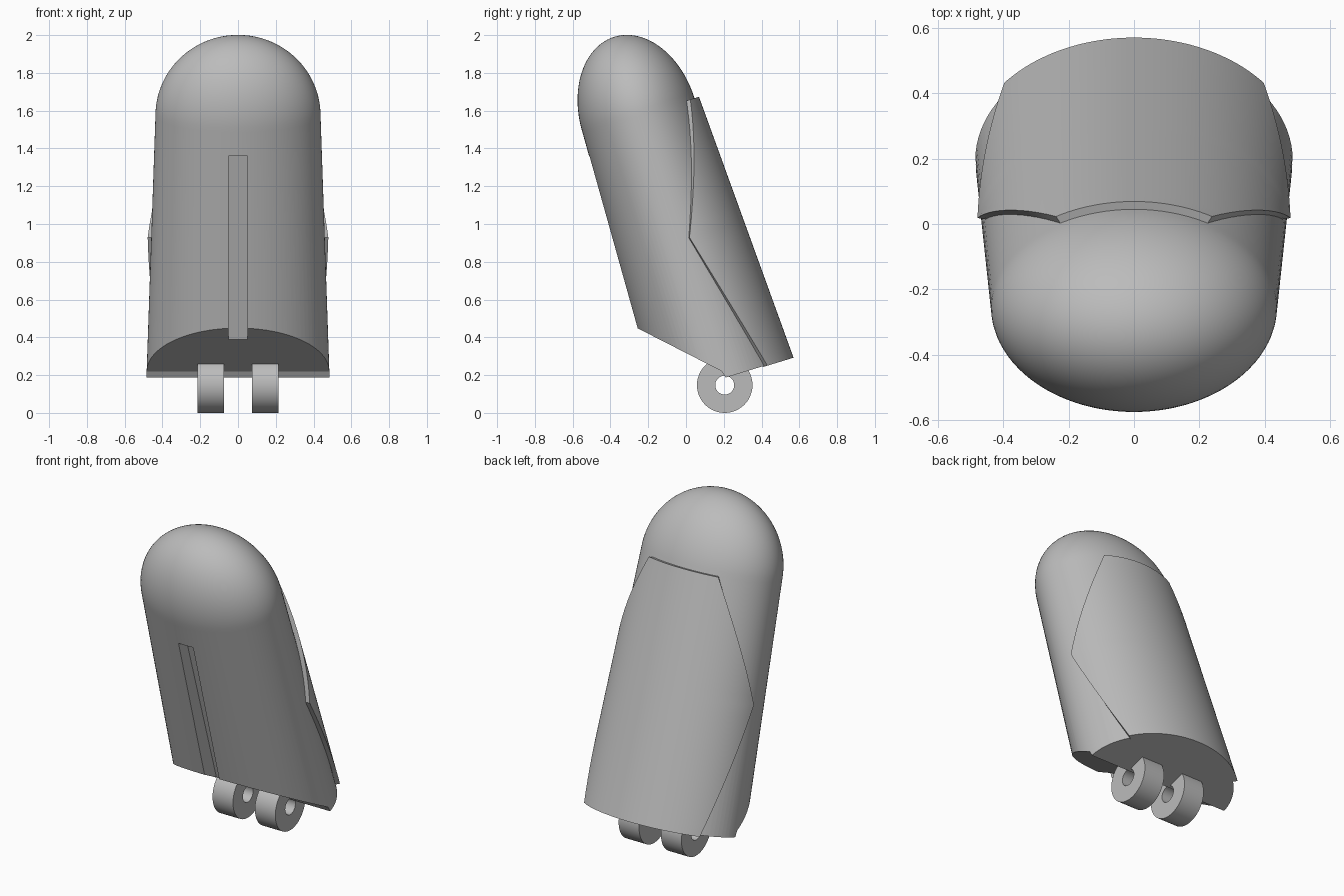
import bpy, bmesh, math
from mathutils import Matrix

if "Cube" in bpy.data.objects:
    bpy.data.objects.remove(bpy.data.objects["Cube"], do_unlink=True)

TILT = Matrix.Rotation(math.radians(17), 4, 'X')
BASE, KINK, TOP = 0.113, 0.883, 1.58      # heights along the leaning axis
SIDES = 96

grey = bpy.data.materials.new("warm_free_grey")
grey.name = "plain grey"
grey.use_nodes = True
grey.diffuse_color = (0.5, 0.5, 0.5, 1)
grey.node_tree.nodes["Principled BSDF"].inputs["Base Color"].default_value = (0.5, 0.5, 0.5, 1)


def make(name, bm, matrix=None):
    if matrix:
        bm.transform(matrix)
    bmesh.ops.recalc_face_normals(bm, faces=bm.faces)
    mesh = bpy.data.meshes.new(name)
    bm.to_mesh(mesh)
    bm.free()
    mesh.materials.append(grey)
    obj = bpy.data.objects.new(name, mesh)
    bpy.context.collection.objects.link(obj)
    return obj


def finish(obj):
    bpy.ops.object.select_all(action='DESELECT')
    obj.select_set(True)
    bpy.context.view_layer.objects.active = obj
    for mod in list(obj.modifiers):
        bpy.ops.object.modifier_apply(modifier=mod.name)
    bpy.ops.object.shade_smooth_by_angle(angle=math.radians(30))


def section(u):
    """Half width, half depth and centre of the tapered oval at height u."""
    t = (u - BASE) / (TOP - BASE)
    return 0.485 - 0.048 * t, 0.365 - 0.055 * t, 0.24 - 0.02 * t


def skin(angle, u, offset=0.0):
    a, d, c = section(u)
    return (a + offset) * math.sin(angle), c + (d + offset) * math.cos(angle), u


def prism(points, half_width):
    """Side profile in y, z extruded across x."""
    bm = bmesh.new()
    face = bm.faces.new([bm.verts.new((-half_width, y, z)) for y, z in points])
    ext = bmesh.ops.extrude_face_region(bm, geom=[face])
    moved = [v for v in ext["geom"] if isinstance(v, bmesh.types.BMVert)]
    bmesh.ops.translate(bm, verts=moved, vec=(2 * half_width, 0, 0))
    return bm


def cut(obj, cutter):
    mod = obj.modifiers.new(cutter.name, 'BOOLEAN')
    mod.object = cutter
    mod.solver = 'EXACT'
    cutter.hide_render = True


# Body: tapered oval column closed by a half ellipsoid
bm = bmesh.new()
turn = [2 * math.pi * i / SIDES for i in range(SIDES)]
rings = [[bm.verts.new(skin(t, u)) for t in turn] for u in (0, TOP)]
a, d, c = section(TOP)
STEPS = 24
for k in range(1, STEPS):
    p = math.pi / 2 * k / STEPS
    rings.append([bm.verts.new((a * math.cos(p) * math.sin(t),
                                c + d * math.cos(p) * math.cos(t),
                                TOP + 0.435 * math.sin(p))) for t in turn])
for low, high in zip(rings, rings[1:]):
    for i in range(SIDES):
        j = (i + 1) % SIDES
        bm.faces.new((low[i], low[j], high[j], high[i]))
tip = bm.verts.new((0, c, TOP + 0.435))
for i in range(SIDES):
    bm.faces.new((rings[-1][i], rings[-1][(i + 1) % SIDES], tip))
bm.faces.new(rings[0])
body = make("body", bm, TILT)

# Cutters: slanted underside with a small step, and the front slot
under = make("underside_cutter", prism([(-0.8, 0.726), (0.19, 0.22), (0.21, 0.187),
                                        (0.8, 0.367), (0.8, -0.5), (-0.8, -0.5)], 1))
slot = make("slot_cutter", prism([(-0.4, 0), (-0.02, 0), (-0.02, 1.45), (-0.4, 1.45)], 0.05), TILT)
cut(body, under)
cut(body, slot)
finish(body)
for helper in (under, slot):
    bpy.data.objects.remove(helper, do_unlink=True)

# Back shell: wraps the body, widest at the kink
def half_angle(u):
    if u < KINK:
        return math.radians(51 + 29.5 * (u - BASE) / (KINK - BASE))
    return math.radians(80.5 - 49.5 * (u - KINK) / (TOP - KINK))


ROWS, COLS = 12, 48
heights = [BASE + (KINK - BASE) * i / ROWS for i in range(ROWS)]
heights += [KINK + (TOP - KINK) * i / ROWS for i in range(ROWS + 1)]
bm = bmesh.new()
layers = []
for offset in (-0.01, 0.025):
    layers.append([[bm.verts.new(skin(half_angle(u) * (2 * i / COLS - 1), u, offset))
                    for i in range(COLS + 1)] for u in heights])
inner, outer = layers
for grid in layers:
    for low, high in zip(grid, grid[1:]):
        for i in range(COLS):
            bm.faces.new((low[i], low[i + 1], high[i + 1], high[i]))
for r in (0, -1):
    for i in range(COLS):
        bm.faces.new((inner[r][i], inner[r][i + 1], outer[r][i + 1], outer[r][i]))
    for k in range(len(heights) - 1):
        bm.faces.new((inner[k][r], inner[k + 1][r], outer[k + 1][r], outer[k][r]))
finish(make("back_shell", bm, TILT))

# Hinge lugs: two thick rings under the body
for side, name in ((1, "left_hinge_lug"), (-1, "right_hinge_lug")):
    bm = bmesh.new()
    loops = []
    for x, r in ((0.075, 0.05), (0.075, 0.147), (0.215, 0.147), (0.215, 0.05)):
        loops.append([bm.verts.new((side * x, 0.205 + r * math.cos(t), 0.147 + r * math.sin(t)))
                      for t in turn[::2]])
    n = len(loops[0])
    for k in range(4):
        p, q = loops[k], loops[(k + 1) % 4]
        for i in range(n):
            j = (i + 1) % n
            bm.faces.new((p[i], p[j], q[j], q[i]))
    finish(make(name, bm))
